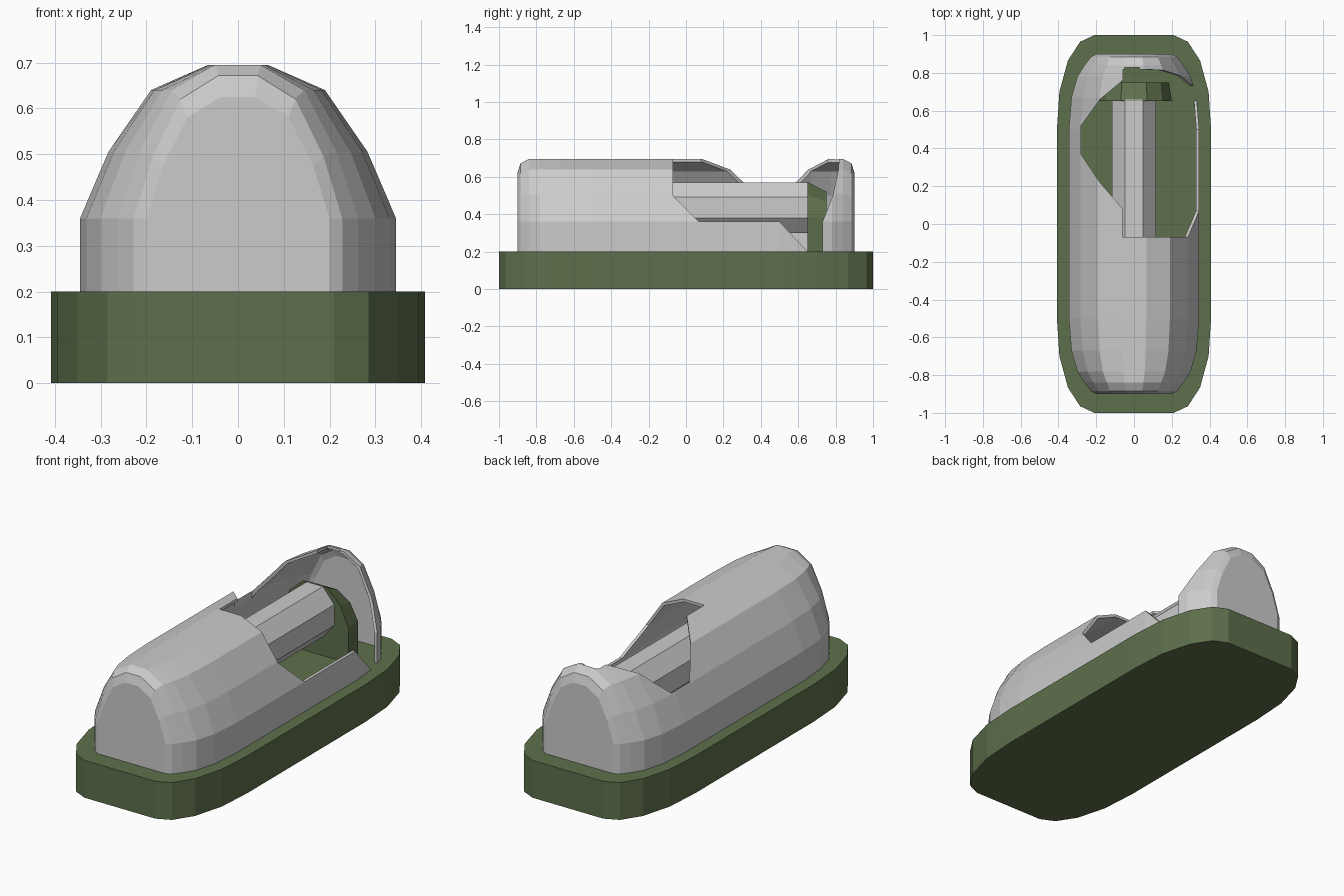
import bpy
import math

if "Cube" in bpy.data.objects:
    bpy.data.objects.remove(bpy.data.objects["Cube"])

green = bpy.data.materials.new("olive_green")
green.diffuse_color = (0.11, 0.16, 0.07, 1)
green.use_nodes = True
green.node_tree.nodes["Principled BSDF"].inputs["Base Color"].default_value = green.diffuse_color


def make(name, verts, faces, mat=None):
    mesh = bpy.data.meshes.new(name)
    mesh.from_pydata(verts, [], faces)
    obj = bpy.data.objects.new(name, mesh)
    bpy.context.collection.objects.link(obj)
    # consistent outward normals
    import bmesh
    bm = bmesh.new()
    bm.from_mesh(mesh)
    bmesh.ops.recalc_face_normals(bm, faces=bm.faces)
    bm.to_mesh(mesh)
    bm.free()
    if mat:
        mesh.materials.append(mat)
    return obj


def loft(name, rings, mat=None, closed=True):
    """Join equal-sized rings of points; closed=False leaves the underside open."""
    n = len(rings[0])
    verts = [p for r in rings for p in r]
    faces = []
    for k in range(len(rings) - 1):
        for i in range(n if closed else n - 1):
            j = (i + 1) % n
            faces.append((k * n + i, k * n + j, (k + 1) * n + j, (k + 1) * n + i))
    faces.append(tuple(range(n)))
    faces.append(tuple(range(len(verts) - n, len(verts))))
    return make(name, verts, faces, mat)


def arch(half):
    """Mirror a right-hand half profile into a full arch."""
    return half + [(-x, z) for x, z in reversed(half)]


# Base slab
quarter = [(0.408, 0.5), (0.395, 0.7), (0.35, 0.865), (0.285, 0.965), (0.21, 1.0)]
side = [(x, -y) for x, y in reversed(quarter)] + quarter
outline = side + [(-x, y) for x, y in reversed(side)]
loft("base", [[(x, y, z) for x, y in outline] for z in (0, 0.2)], green)

# Hollow arched housing, narrowing at both ends
section = arch([(0.345, 0.2), (0.345, 0.36), (0.283, 0.505), (0.19, 0.64), (0.065, 0.695)])
ends = [(0.9, 0.58, 0.79), (0.885, 0.66, 0.93), (0.84, 0.76, 1.0),
        (0.78, 0.87, 1.0), (0.67, 0.96, 1.0), (0.5, 1.0, 1.0)]
stations = [(-y, w, h) for y, w, h in ends] + ends[::-1]
housing = loft("housing", [[(x * w, y, z if z <= 0.36 else 0.36 + (z - 0.36) * h)
                            for x, z in section] for y, w, h in stations], closed=False)
# underside stays open, so check the normals really point outward
if max(housing.data.polygons, key=lambda p: p.center.z).normal.z < 0:
    housing.data.flip_normals()
wall = housing.modifiers.new("wall", "SOLIDIFY")
wall.thickness = 0.015
wall.offset = -1
wall.use_even_offset = True

# Opening: right side cut in side view, left side cut in plan view
right_cut = [(-0.07, 0.9), (-0.07, 0.5), (0.07, 0.36), (0.5, 0.36), (0.7, 0.147),
             (0.73, 0.147), (0.73, 0.36), (0.785, 0.5), (0.815, 0.64), (0.83, 0.9)]
left_cut = [(-0.06, -0.07), (-0.06, 0.08), (-0.18, 0.22), (-0.28, 0.37), (-0.28, 0.52),
            (-0.18, 0.66), (-0.06, 0.76), (-0.05, 0.829), (0.03, 0.829), (0.03, -0.069)]
cutters = [
    loft("right_cutter", [[(x, y, z) for y, z in right_cut] for x in (-0.057, 0.6)]),
    loft("left_cutter", [[(x, y, z) for x, y in left_cut] for z in (0.45, 0.92)]),
]
for c in cutters:
    cut = housing.modifiers.new(c.name, "BOOLEAN")
    cut.operation = "DIFFERENCE"
    cut.solver = "EXACT"
    cut.object = c
    c.hide_render = True
    c.hide_viewport = True
    c.display_type = "WIRE"

# Eight-sided inner rod
rod = []
for i in range(8):
    a = math.radians(22.5 + 45 * i)
    rod.append((0.125 * math.cos(a), 0.435 + 0.146 * math.sin(a)))
loft("inner_rod", [[(x, y, z) for x, z in rod] for y in (-0.66, 0.66)])

# End supports, sloping down toward the ends
front = arch([(0.2, 0.2), (0.2, 0.385), (0.15, 0.5), (0.07, 0.572)])
back = arch([(0.185, 0.2), (0.185, 0.385), (0.14, 0.47), (0.065, 0.52)])
for name, s in (("rear_support", 1), ("front_support", -1)):
    loft(name, [[(x, s * 0.65, z) for x, z in front],
                [(x, s * 0.75, z) for x, z in back]], green)
